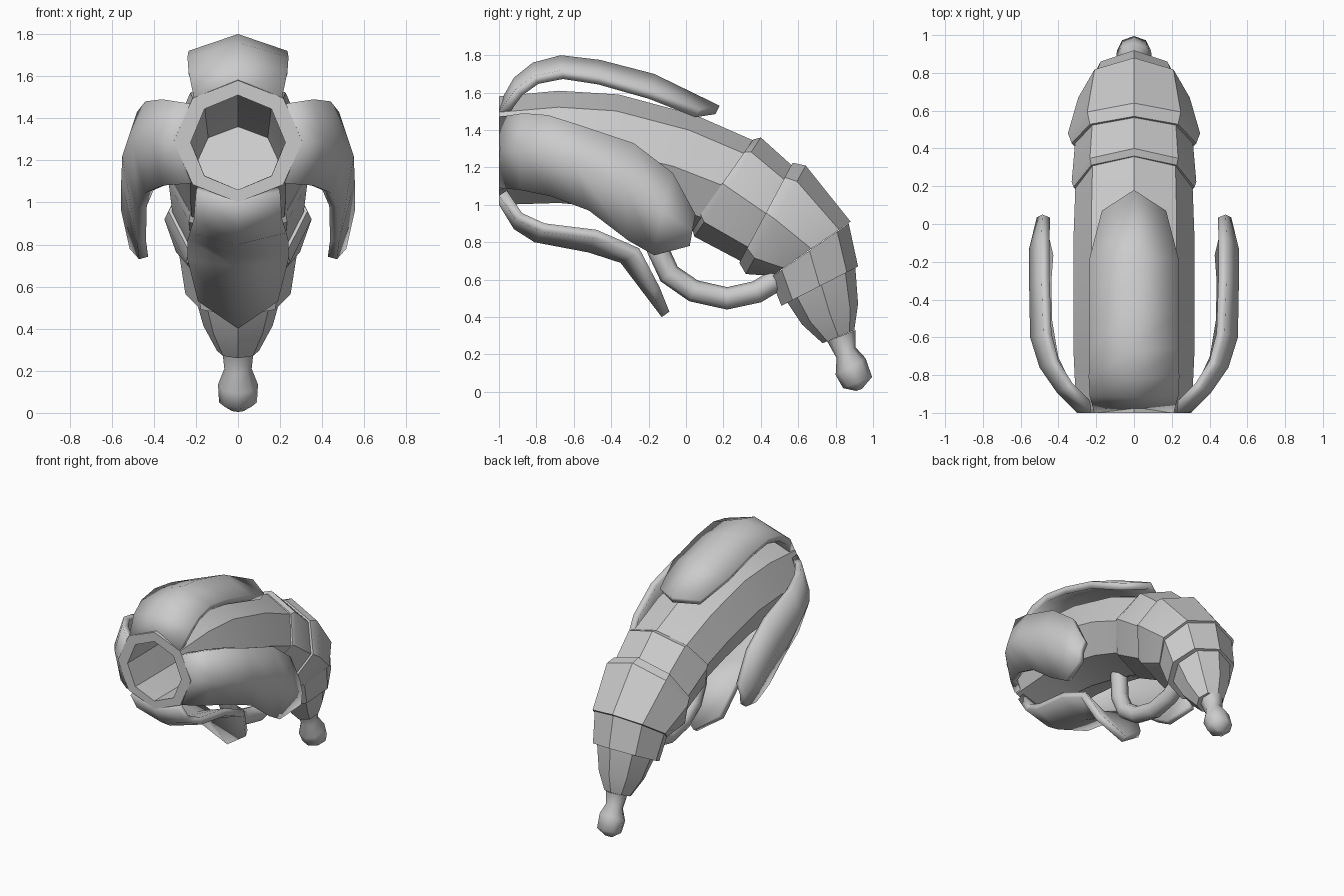
import bpy, bmesh, math
from mathutils import Vector

if "Cube" in bpy.data.objects:
    bpy.data.objects.remove(bpy.data.objects["Cube"])

grey = bpy.data.materials.new("plain grey")
grey.diffuse_color = (0.6, 0.6, 0.6, 1)
grey.use_nodes = True
grey.node_tree.nodes["Principled BSDF"].inputs["Base Color"].default_value = grey.diffuse_color


def finish(name, bm, angle=35, recalc=True):
    if recalc:
        bmesh.ops.recalc_face_normals(bm, faces=bm.faces)
    me = bpy.data.meshes.new(name)
    bm.to_mesh(me)
    bm.free()
    ob = bpy.data.objects.new(name, me)
    bpy.context.collection.objects.link(ob)
    me.materials.append(grey)
    bpy.ops.object.select_all(action='DESELECT')
    bpy.context.view_layer.objects.active = ob
    ob.select_set(True)
    bpy.ops.object.shade_smooth_by_angle(angle=math.radians(angle))
    return ob


def loft(name, rings, angle=35, cap_start=True):
    """Octagon rings, each given as top y, top z, bottom y, bottom z, half width."""
    bm = bmesh.new()
    loops = []
    for ty, tz, by, bz, w in rings:
        mid = Vector((0, (ty + by) / 2, (tz + bz) / 2))
        up = Vector((0, (ty - by) / 2, (tz - bz) / 2))
        loops.append([bm.verts.new(mid + up * math.cos(a) + Vector((w * math.sin(a), 0, 0)))
                      for a in (i * math.tau / 8 for i in range(8))])
    for a, b in zip(loops, loops[1:]):
        for i in range(8):
            j = (i + 1) % 8
            bm.faces.new((a[i], a[j], b[j], b[i]))
    if cap_start:
        bm.faces.new(loops[0])
    bm.faces.new(loops[-1])
    return finish(name, bm, angle)


def petal(name, rows, thick=0.05, mirror=False):
    """Folded plate: each row is edge, ridge, edge; thickened towards the body."""
    bm = bmesh.new()
    grid = [[bm.verts.new(p) for p in row] for row in rows]
    for a, b in zip(grid, grid[1:]):
        for i in range(2):
            bm.faces.new((a[i], a[i + 1], b[i + 1], b[i]))
    bmesh.ops.recalc_face_normals(bm, faces=bm.faces)
    out = sum((f.normal * f.calc_area() for f in bm.faces), Vector())
    centre = sum((v.co for v in bm.verts), Vector()) / len(bm.verts)
    if out.dot(centre - Vector((0, -0.5, 1.25))) < 0:
        bmesh.ops.reverse_faces(bm, faces=bm.faces)
    ob = finish(name, bm, 45, recalc=False)
    solid = ob.modifiers.new("thickness", 'SOLIDIFY')
    solid.thickness = thick
    solid.offset = -1
    if mirror:
        ob.modifiers.new("mirror", 'MIRROR')
    return ob


# hollow curved trunk: inside of the mouth first, then out over the rim
loft("trunk", [
    (0.10, 1.36, -0.10, 1.00, 0.20),
    (-0.40, 1.52, -0.40, 1.06, 0.225),
    (-1.00, 1.51, -1.00, 1.06, 0.225),
    (-1.00, 1.58, -1.00, 1.00, 0.305),
    (-0.68, 1.61, -0.68, 1.01, 0.32),
    (-0.36, 1.59, -0.46, 0.99, 0.32),
    (0.05, 1.48, -0.18, 0.93, 0.32),
    (0.37, 1.34, 0.04, 0.86, 0.31)])

# overlapping collars
loft("upper_collar", [(0.36, 1.35, 0.03, 0.88, 0.32), (0.40, 1.36, 0.045, 0.83, 0.33),
                      (0.60, 1.18, 0.31, 0.69, 0.31)])
loft("middle_collar", [(0.57, 1.225, 0.285, 0.69, 0.33), (0.64, 1.21, 0.32, 0.63, 0.35),
                       (0.88, 0.91, 0.46, 0.62, 0.295)])
loft("lower_collar", [(0.87, 0.90, 0.45, 0.61, 0.28), (0.92, 0.67, 0.51, 0.46, 0.25)])
loft("nozzle", [(0.905, 0.67, 0.54, 0.48, 0.21), (0.92, 0.47, 0.62, 0.36, 0.165),
                (0.90, 0.33, 0.73, 0.26, 0.10)])
loft("tip", [(0.905, 0.33, 0.755, 0.27, 0.075), (0.905, 0.24, 0.805, 0.18, 0.065),
             (0.96, 0.18, 0.80, 0.09, 0.095), (0.995, 0.08, 0.84, 0.02, 0.09),
             (0.94, 0.015, 0.91, 0.005, 0.03)], 60)


# top and bottom petals: edge y, edge z, half width, ridge y, ridge z
def centre_petal(name, spec):
    petal(name, [[(-w, ey, ez), (0, ry, rz), (w, ey, ez)] for ey, ez, w, ry, rz in spec])


centre_petal("top_petal", [
    (-1.00, 1.50, 0.21, -1.00, 1.54), (-0.91, 1.62, 0.235, -0.92, 1.68),
    (-0.81, 1.69, 0.24, -0.82, 1.76), (-0.66, 1.72, 0.235, -0.67, 1.80),
    (-0.46, 1.69, 0.235, -0.46, 1.775), (-0.18, 1.61, 0.235, -0.17, 1.70),
    (0.07, 1.51, 0.17, 0.18, 1.53)])
centre_petal("bottom_petal", [
    (-1.00, 1.05, 0.20, -1.00, 1.00), (-0.91, 0.92, 0.21, -0.92, 0.87),
    (-0.77, 0.855, 0.23, -0.81, 0.80), (-0.49, 0.82, 0.24, -0.52, 0.745),
    (-0.28, 0.73, 0.24, -0.35, 0.69), (-0.18, 0.53, 0.19, -0.13, 0.40)])

# side petals: upper edge, ridge, lower edge
petal("side_petals", [
    [(0.23, -1.00, 1.47), (0.30, -1.00, 1.29), (0.23, -1.00, 1.09)],
    [(0.36, -0.87, 1.49), (0.41, -0.89, 1.29), (0.36, -0.89, 1.08)],
    [(0.44, -0.74, 1.48), (0.50, -0.76, 1.27), (0.44, -0.72, 1.045)],
    [(0.48, -0.58, 1.43), (0.55, -0.60, 1.22), (0.475, -0.52, 0.97)],
    [(0.49, -0.28, 1.33), (0.555, -0.33, 1.10), (0.48, -0.31, 0.81)],
    [(0.49, -0.07, 1.17), (0.555, -0.13, 0.96), (0.47, -0.17, 0.73)],
    [(0.485, 0.05, 0.95), (0.515, 0.035, 0.865), (0.515, 0.02, 0.78)]], 0.045, True)

# bent pipe under the trunk
bm = bmesh.new()
path = [Vector((0, y, z)) for y, z in [(-0.16, 0.98), (-0.15, 0.76), (-0.09, 0.63), (0.04, 0.54),
                                       (0.22, 0.50), (0.38, 0.535), (0.52, 0.62)]]
loops = []
for k, p in enumerate(path):
    d = (path[min(k + 1, 6)] - path[max(k - 1, 0)]).normalized()
    side = Vector((1, 0, 0))
    up = d.cross(side)
    loops.append([bm.verts.new(p + 0.06 * (side * math.cos(a) + up * math.sin(a)))
                  for a in (i * math.tau / 8 for i in range(8))])
for a, b in zip(loops, loops[1:]):
    for i in range(8):
        bm.faces.new((a[i], a[(i + 1) % 8], b[(i + 1) % 8], b[i]))
bm.faces.new(loops[0])
bm.faces.new(loops[-1])
finish("pipe", bm, 60)
